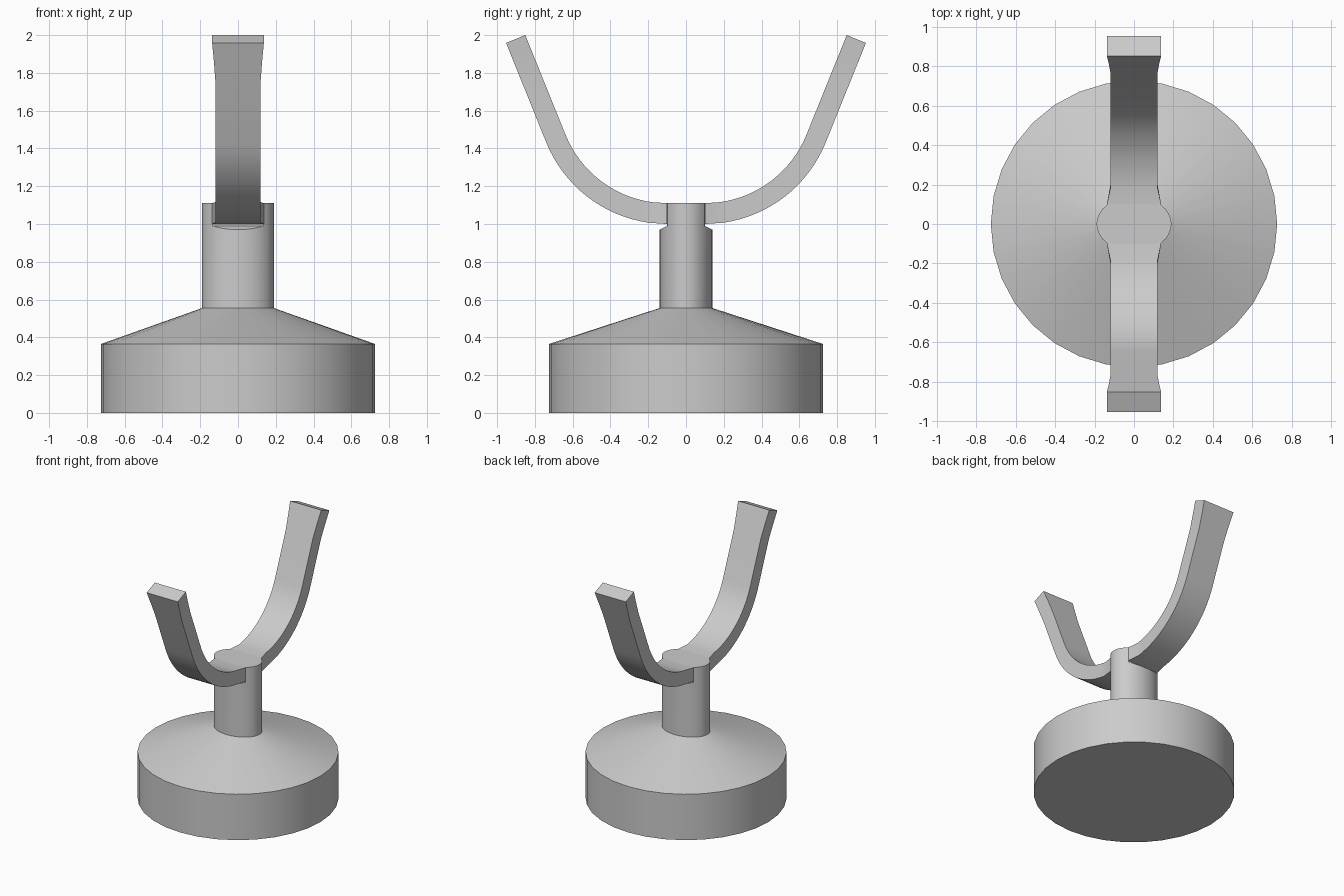
import bpy, bmesh
from math import sin, cos, radians, pi

cube = bpy.data.objects.get("Cube")
if cube:
    bpy.data.objects.remove(cube)

grey = bpy.data.materials.new("plain grey")
grey.use_nodes = True
colour = (0.6, 0.6, 0.6, 1)
grey.diffuse_color = colour
grey.node_tree.nodes["Principled BSDF"].inputs["Base Color"].default_value = colour

SIDES = 32
BASE_R, POST_X, POST_Y = 0.725, 0.19, 0.14
SHOULDER, NECK, TOP = 0.365, 0.555, 1.11
SEAT, NOTCH_Y = 0.99, 0.10      # where the arms meet the post


def ellipse(rx, ry, z):
    return [(rx * cos(2 * pi * i / SIDES), ry * sin(2 * pi * i / SIDES), z)
            for i in range(SIDES)]


def loft(name, rings, cap_start=True, cap_end=True):
    """Skin a row of matching closed rings."""
    bm = bmesh.new()
    rows = [[bm.verts.new(p) for p in ring] for ring in rings]
    n = len(rows[0])
    for a, b in zip(rows, rows[1:]):
        for i in range(n):
            j = (i + 1) % n
            bm.faces.new((a[i], a[j], b[j], b[i]))
    if cap_start:
        bm.faces.new(rows[0][::-1])
    if cap_end:
        bm.faces.new(rows[-1])
    bmesh.ops.remove_doubles(bm, verts=bm.verts, dist=0.0005)
    bmesh.ops.recalc_face_normals(bm, faces=bm.faces)
    mesh = bpy.data.meshes.new(name)
    bm.to_mesh(mesh)
    bm.free()
    mesh.materials.append(grey)
    obj = bpy.data.objects.new(name, mesh)
    bpy.context.collection.objects.link(obj)
    bpy.ops.object.select_all(action="DESELECT")
    obj.select_set(True)
    bpy.context.view_layer.objects.active = obj
    bpy.ops.object.shade_smooth_by_angle(angle=radians(30))
    return obj


# Round base with a sloping shoulder that narrows to the oval post
loft("base", [ellipse(BASE_R, BASE_R, 0), ellipse(BASE_R, BASE_R, SHOULDER),
              ellipse(POST_X, POST_Y, NECK)], cap_end=False)

# Oval post, notched front and back with a sloping ledge under each arm
oval = ellipse(POST_X, POST_Y, 0)
ledge = [(x, y, SEAT - 0.5 * max(0, abs(y) - NOTCH_Y)) for x, y, _ in oval]
flat = [(x, max(-NOTCH_Y, min(NOTCH_Y, y))) for x, y, _ in oval]
loft("post", [ellipse(POST_X, POST_Y, NECK), ledge,
              [(x, y, SEAT) for x, y in flat],
              [(x, y, TOP) for x, y in flat]], cap_start=False)

# Curved arms: an arc leaving the post level, then a straight flared tip
R_IN, R_OUT, SWEEP = 0.58, 0.69, radians(68)
CENTRE_Z = TOP + R_IN
LENGTH = (2 - CENTRE_Z + R_IN * cos(SWEEP)) / sin(SWEEP)
FLARE, NARROW, WIDE = 0.215, 0.12, 0.137


def section(angle, run, half):
    pts = []
    for r, sides in ((R_IN, (-1, 1)), (R_OUT, (1, -1))):
        y = NOTCH_Y + r * sin(angle) + run * cos(angle)
        z = CENTRE_Z - r * cos(angle) + run * sin(angle)
        pts += [(s * half, y, z) for s in sides]
    return pts


STEPS = 16
FIRST = radians(8)
rings = [section(0, 0, WIDE), section(FIRST, 0, NARROW)]
rings += [section(FIRST + (SWEEP - FIRST) * i / STEPS, 0, NARROW)
          for i in range(1, STEPS + 1)]
rings += [section(SWEEP, LENGTH - FLARE, NARROW),
          section(SWEEP, LENGTH - FLARE / 2, (NARROW + WIDE) / 2 - 0.001),
          section(SWEEP, LENGTH, WIDE)]
for name, side in (("back_arm", 1), ("front_arm", -1)):
    loft(name, [[(x, side * y, z) for x, y, z in ring] for ring in rings],
         cap_start=False)
